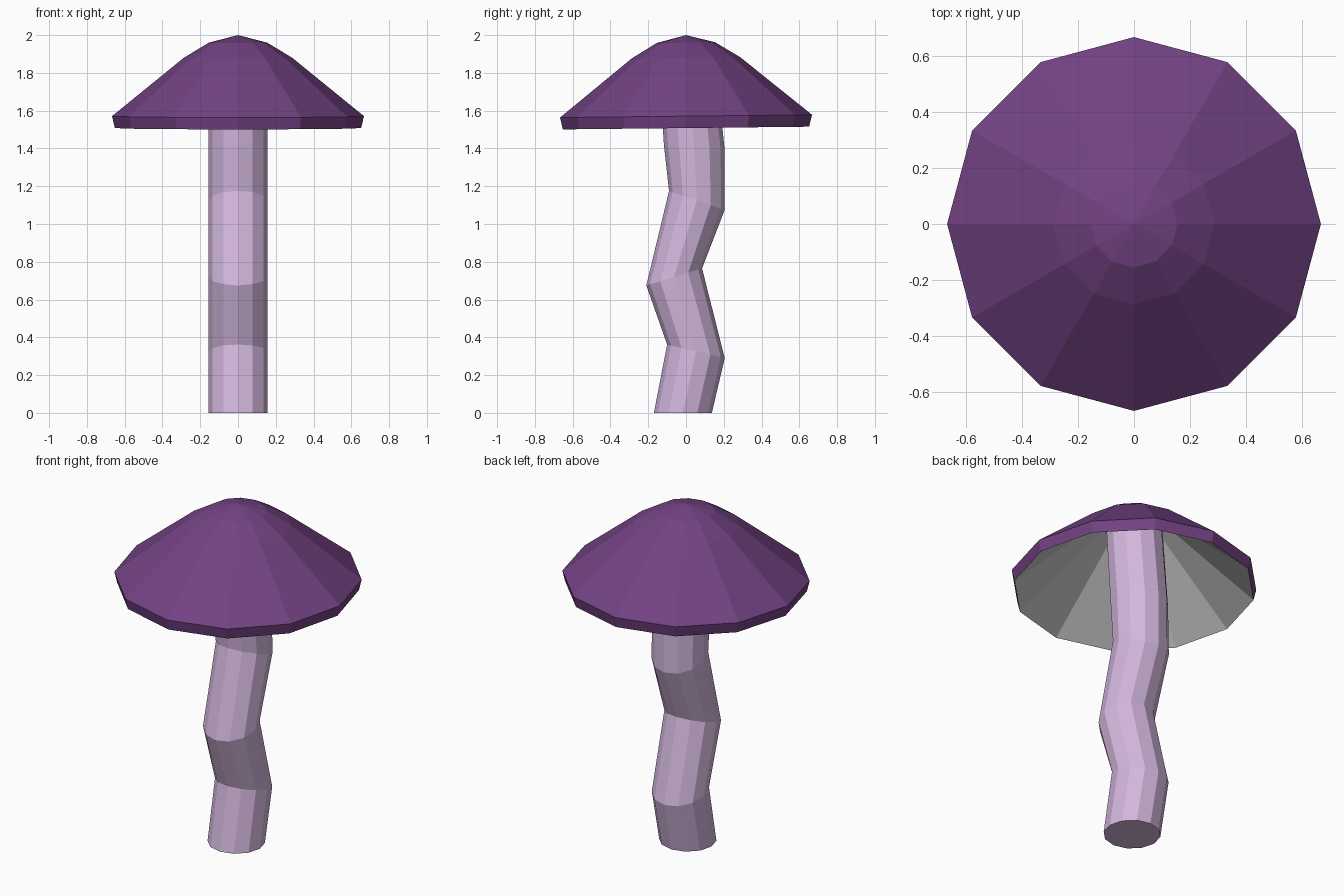
import bpy, bmesh, math

if "Cube" in bpy.data.objects:
    bpy.data.objects.remove(bpy.data.objects["Cube"])

SIDES = 12


def material(name, rgb):
    m = bpy.data.materials.new(name)
    m.diffuse_color = (*rgb, 1)
    m.use_nodes = True
    m.node_tree.nodes["Principled BSDF"].inputs["Base Color"].default_value = m.diffuse_color
    return m


def ring(bm, rx, y0, ry, z0, slope):
    """Twelve-sided ring; z rises by slope per unit of y from the ring centre."""
    verts = []
    for i in range(SIDES):
        a = 2 * math.pi * i / SIDES
        dy = ry * math.sin(a)
        verts.append(bm.verts.new((rx * math.cos(a), y0 + dy, z0 + slope * dy)))
    return verts


def bridge(bm, a, b):
    return [bm.faces.new((a[i], a[(i + 1) % SIDES], b[(i + 1) % SIDES], b[i]))
            for i in range(SIDES)]


def fan(bm, loop, z):
    tip = bm.verts.new((0, 0, z))
    return [bm.faces.new((loop[i], loop[(i + 1) % SIDES], tip)) for i in range(SIDES)]


def finish(bm, name, mats):
    bmesh.ops.recalc_face_normals(bm, faces=bm.faces)
    me = bpy.data.meshes.new(name)
    bm.to_mesh(me)
    bm.free()
    for m in mats:
        me.materials.append(m)
    ob = bpy.data.objects.new(name, me)
    bpy.context.collection.objects.link(ob)
    return ob


purple = material("cap purple", (0.170, 0.055, 0.228))
grey = material("underside grey", (0.60, 0.60, 0.60))
lavender = material("stem lavender", (0.655, 0.475, 0.730))

# Crooked stem: each ring given by its front and back points (y, z)
bm = bmesh.new()
joints = [((-0.17, 0.0), (0.137, 0.0)),
          ((-0.10, 0.362), (0.205, 0.29)),
          ((-0.21, 0.675), (0.085, 0.765)),
          ((-0.09, 1.175), (0.205, 1.075)),
          ((-0.117, 1.42), (0.205, 1.39)),
          ((-0.15, 1.93), (0.15, 1.93))]
rings = []
for (yf, zf), (yb, zb) in joints:
    rings.append(ring(bm, 0.155, (yf + yb) / 2, (yb - yf) / 2,
                      (zf + zb) / 2, (zb - zf) / (yb - yf)))
for a, b in zip(rings, rings[1:]):
    bridge(bm, a, b)
bm.faces.new(rings[0])
bm.faces.new(rings[-1])
finish(bm, "stem", [lavender])

# Cap: purple shell outside, straight grey cone underneath, leaning very slightly
bm = bmesh.new()
TILT = 0.011
outer = [(0.155, 1.96), (0.287, 1.88), (0.667, 1.571), (0.652, 1.508)]
out_rings = [ring(bm, r, 0, r, z, TILT) for r, z in outer]
fan(bm, out_rings[0], 2.0)
for a, b in zip(out_rings, out_rings[1:]):
    bridge(bm, a, b)
inner = ring(bm, 0.18, 0, 0.18, 1.918, TILT)
under = bridge(bm, out_rings[-1], inner) + fan(bm, inner, 1.92)
for f in under:
    f.material_index = 1
finish(bm, "cap", [purple, grey])
